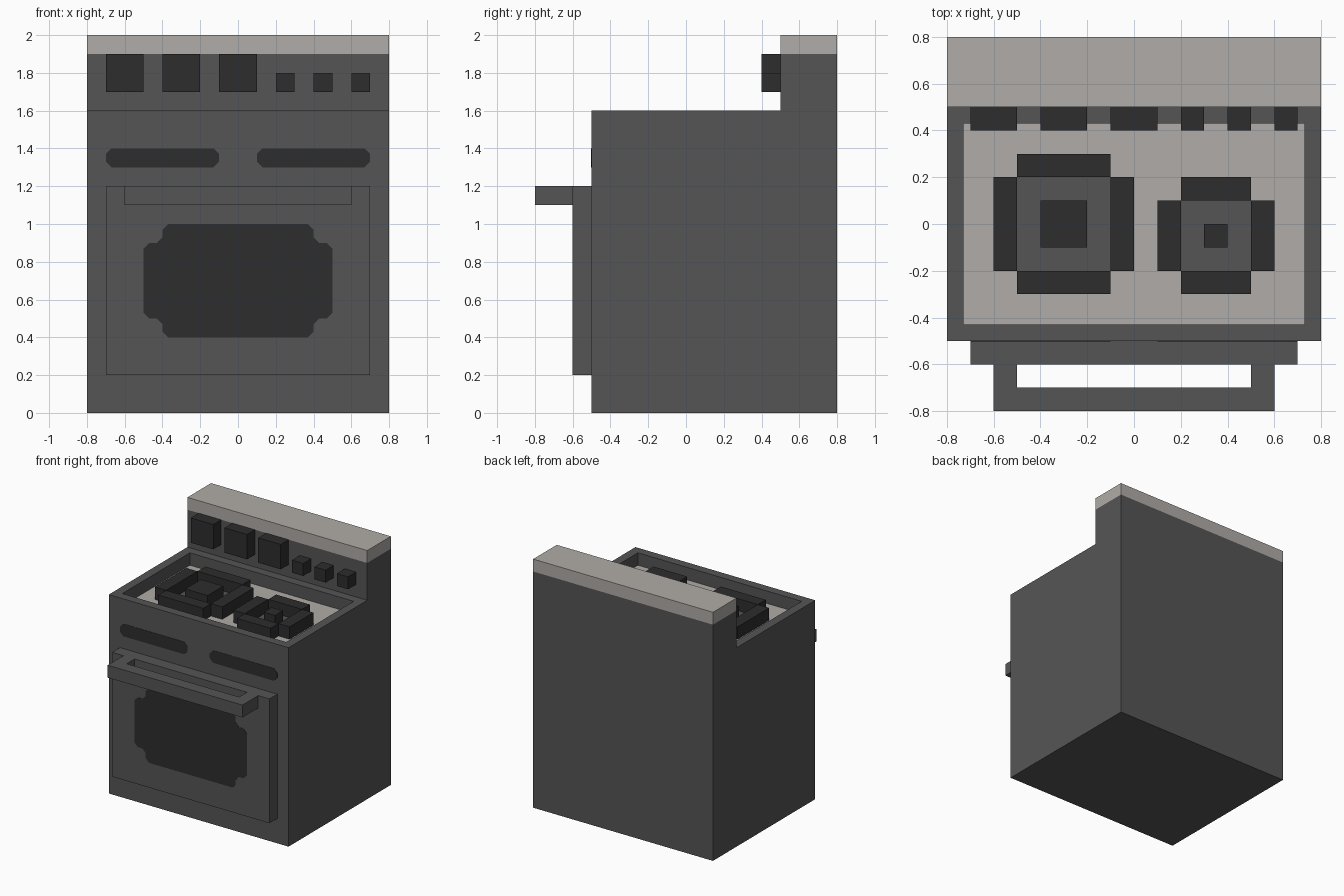
import bpy, bmesh
from mathutils import Vector

if "Cube" in bpy.data.objects:
    bpy.data.objects.remove(bpy.data.objects["Cube"])


def material(name, rgb):
    m = bpy.data.materials.new(name)
    m.diffuse_color = (*rgb, 1)
    m.use_nodes = True
    m.node_tree.nodes["Principled BSDF"].inputs["Base Color"].default_value = m.diffuse_color
    return m


GREY = material("body grey", (0.091, 0.091, 0.091))
LIGHT = material("light enamel", (0.434, 0.413, 0.392))
DARK = material("dark iron", (0.026, 0.026, 0.026))


def finish(name, bm, *mats):
    bmesh.ops.recalc_face_normals(bm, faces=bm.faces)
    me = bpy.data.meshes.new(name)
    bm.to_mesh(me)
    bm.free()
    for m in mats:
        me.materials.append(m)
    ob = bpy.data.objects.new(name, me)
    bpy.context.collection.objects.link(ob)
    return ob


def boxes(name, mat, *spans):
    """One object from boxes given as (x0, x1, y0, y1, z0, z1)."""
    bm = bmesh.new()
    for x0, x1, y0, y1, z0, z1 in spans:
        vs = bmesh.ops.create_cube(bm, size=1)["verts"]
        for v in vs:
            v.co = Vector(((x0 + x1) / 2 + v.co.x * (x1 - x0),
                           (y0 + y1) / 2 + v.co.y * (y1 - y0),
                           (z0 + z1) / 2 + v.co.z * (z1 - z0)))
    return finish(name, bm, mat)


def extrude_profile(bm, points, offset):
    face = bm.faces.new([bm.verts.new(p) for p in points])
    new = bmesh.ops.extrude_face_region(bm, geom=[face])["geom"]
    bmesh.ops.translate(bm, vec=offset,
                        verts=[g for g in new if isinstance(g, bmesh.types.BMVert)])
    bm.faces.ensure_lookup_table()


def front_plate(name, outline, y, cut=0.03):
    """Thin painted panel on a front face, every corner of the outline clipped."""
    pts = []
    n = len(outline)
    for i in range(n):
        p = Vector(outline[i])
        for q in (Vector(outline[i - 1]), Vector(outline[(i + 1) % n])):
            pts.append(p + (q - p).normalized() * cut)
    bm = bmesh.new()
    extrude_profile(bm, [(p.x, y + 0.002, p.y) for p in pts], (0, -0.004, 0))
    return finish(name, bm, DARK)


# Body with raised back panel, hob top sunk inside a rim
bm = bmesh.new()
profile = [(-0.5, 0), (0.8, 0), (0.8, 1.9), (0.5, 1.9), (0.5, 1.6), (-0.5, 1.6)]
extrude_profile(bm, [(-0.8, y, z) for y, z in profile], (1.6, 0, 0))
# the closed side has to exist at both ends
bmesh.ops.holes_fill(bm, edges=[e for e in bm.edges if e.is_boundary], sides=0)
bmesh.ops.recalc_face_normals(bm, faces=bm.faces)
hob = next(f for f in bm.faces
           if f.normal.z > 0.9 and abs(f.calc_center_median().z - 1.6) < 0.01)
bmesh.ops.inset_individual(bm, faces=[hob], thickness=0.1, depth=0)
floor = bmesh.ops.extrude_face_region(bm, geom=[hob])["geom"]
bmesh.ops.translate(bm, vec=(0, 0, -0.1),
                    verts=[g for g in floor if isinstance(g, bmesh.types.BMVert)])
if hob.is_valid:
    bm.faces.remove(hob)
for f in bm.faces:
    c = f.calc_center_median()
    if abs(c.z - 1.5) < 0.001 and abs(f.normal.z) > 0.9:
        f.material_index = 1
finish("body", bm, GREY, LIGHT)

boxes("back_panel_cap", LIGHT, (-0.8, 0.8, 0.5, 0.8, 1.9, 2.0))


# Burners: square ring without corners, grey pan and centre cap
def burner(name, x0, x1, y0, y1):
    a, b, z = 0.1, 0.2, (1.5, 1.6)
    boxes(name + "_ring", DARK,
          (x0, x0 + a, y0 + a, y1 - a, *z), (x1 - a, x1, y0 + a, y1 - a, *z),
          (x0 + a, x1 - a, y0, y0 + a, *z), (x0 + a, x1 - a, y1 - a, y1, *z))
    boxes(name + "_pan", GREY, (x0 + a, x1 - a, y0 + a, y1 - a, 1.498, 1.503))
    boxes(name + "_cap", DARK, (x0 + b, x1 - b, y0 + b, y1 - b, *z))


burner("large_burner", -0.6, 0.0, -0.3, 0.3)
burner("small_burner", 0.1, 0.6, -0.3, 0.2)

# Control knobs
for i, x in enumerate((-0.7, -0.4, -0.1)):
    boxes(f"large_knob_{i + 1}", DARK, (x, x + 0.2, 0.4, 0.5, 1.7, 1.9))
for i, x in enumerate((0.2, 0.4, 0.6)):
    boxes(f"small_knob_{i + 1}", DARK, (x, x + 0.1, 0.4, 0.5, 1.7, 1.8))

# Oven door and handle
boxes("oven_door", GREY, (-0.7, 0.7, -0.6, -0.5, 0.2, 1.2))
boxes("door_handle", GREY, (-0.6, 0.6, -0.8, -0.7, 1.1, 1.2),
      (-0.6, -0.5, -0.7, -0.6, 1.1, 1.2), (0.5, 0.6, -0.7, -0.6, 1.1, 1.2))

# Painted window and vents
quarter = [(0.5, 0.2), (0.4, 0.2), (0.4, 0.3)]
right = [(x, 0.7 - z) for x, z in reversed(quarter)] + [(x, 0.7 + z) for x, z in quarter]
front_plate("door_window", right + [(-x, z) for x, z in reversed(right)], -0.6)
for side, x in (("left", -0.7), ("right", 0.1)):
    front_plate(side + "_vent",
                [(x, 1.3), (x + 0.6, 1.3), (x + 0.6, 1.4), (x, 1.4)], -0.5)
